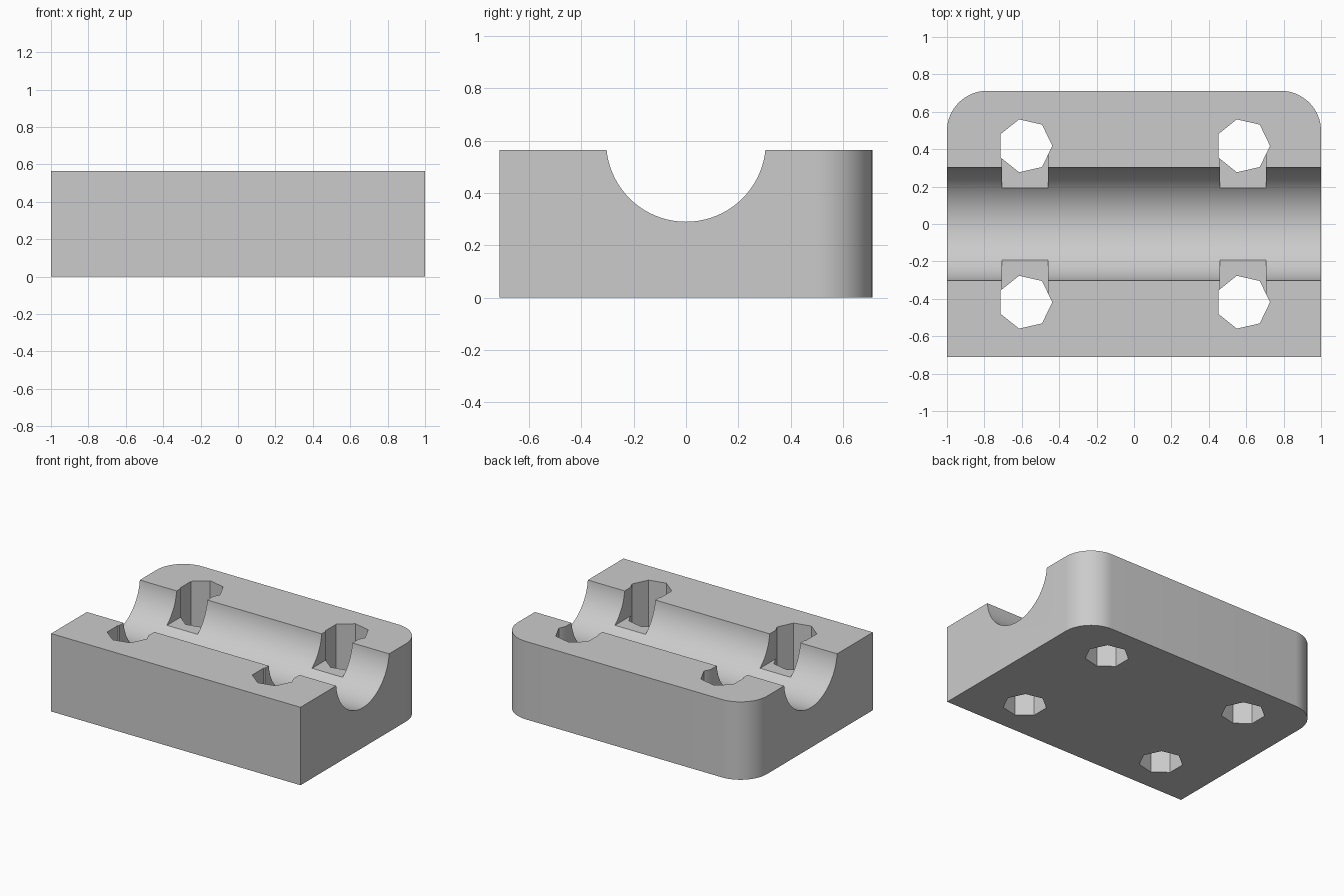
import bpy, bmesh, math
from mathutils import Matrix

LENGTH, DEPTH, HEIGHT = 2.0, 1.424, 0.565
CORNER_R = 0.215
GROOVE_R, GROOVE_Z = 0.305, 0.595
HOLE_X, HOLE_Y, HOLE_R = 0.582, 0.418, 0.145
SLOT_HALF, SLOT_END, SLOT_FLOOR = 0.123, 0.192, 0.357

if "Cube" in bpy.data.objects:
    bpy.data.objects.remove(bpy.data.objects["Cube"], do_unlink=True)

grey = bpy.data.materials.new("plain grey")
grey.use_nodes = True
colour = (0.6, 0.6, 0.6, 1)
grey.diffuse_color = colour
grey.node_tree.nodes["Principled BSDF"].inputs["Base Color"].default_value = colour


def prism(name, outline, low, high, turn=None):
    """Extrude a flat outline from low to high along z, then turn it."""
    bm = bmesh.new()
    face = bm.faces.new([bm.verts.new((x, y, low)) for x, y in outline])
    side = bmesh.ops.extrude_face_region(bm, geom=[face])["geom"]
    bmesh.ops.translate(bm, vec=(0, 0, high - low),
                        verts=[v for v in side if isinstance(v, bmesh.types.BMVert)])
    if turn:
        bm.transform(turn)
    bmesh.ops.recalc_face_normals(bm, faces=bm.faces)
    mesh = bpy.data.meshes.new(name)
    bm.to_mesh(mesh)
    bm.free()
    mesh.materials.append(grey)
    obj = bpy.data.objects.new(name, mesh)
    bpy.context.collection.objects.link(obj)
    return obj


def arc(cx, cy, r, start, end, steps):
    angles = [start + (end - start) * i / steps for i in range(steps + 1)]
    return [(cx + r * math.cos(a), cy + r * math.sin(a)) for a in angles]


# Block with square front corners and rounded back corners
hx, hy = LENGTH / 2, DEPTH / 2
ix, iy = hx - CORNER_R, hy - CORNER_R
outline = [(-hx, -hy), (hx, -hy)]
outline += arc(ix, iy, CORNER_R, 0, math.pi / 2, 16)
outline += arc(-ix, iy, CORNER_R, math.pi / 2, math.pi, 16)
block = prism("clamp_block", outline, 0, HEIGHT)

# Round groove running along the length
circle = arc(0, 0, GROOVE_R, 0, math.tau, 80)[:-1]
lie_down = Matrix.Translation((0, 0, GROOVE_Z)) @ Matrix.Rotation(math.pi / 2, 4, "Y")
cutters = [prism("groove_cutter", circle, -1.2, 1.2, lie_down)]

# Seven-sided through holes, each with a slot opening into the groove
for sx in (-1, 1):
    for sy in (-1, 1):
        x, y = sx * HOLE_X, sy * HOLE_Y
        hole = arc(x, y, HOLE_R, 0, math.tau, 7)[:-1]
        cutters.append(prism("hole_cutter", hole, -0.2, 1))
        a, b, end = x - SLOT_HALF, x + SLOT_HALF, sy * SLOT_END
        slot = [(a, end), (b, end), (b, y), (a, y)]
        cutters.append(prism("slot_cutter", slot, SLOT_FLOOR, 1))

# Cut everything from the block
bpy.ops.object.select_all(action="DESELECT")
bpy.context.view_layer.objects.active = block
block.select_set(True)
for cutter in cutters:
    cutter.hide_render = True
    mod = block.modifiers.new("cut", "BOOLEAN")
    mod.operation, mod.solver, mod.object = "DIFFERENCE", "EXACT", cutter
    bpy.ops.object.modifier_apply(modifier=mod.name)
    bpy.data.objects.remove(cutter, do_unlink=True)

bpy.ops.object.shade_smooth_by_angle(angle=math.radians(30))
